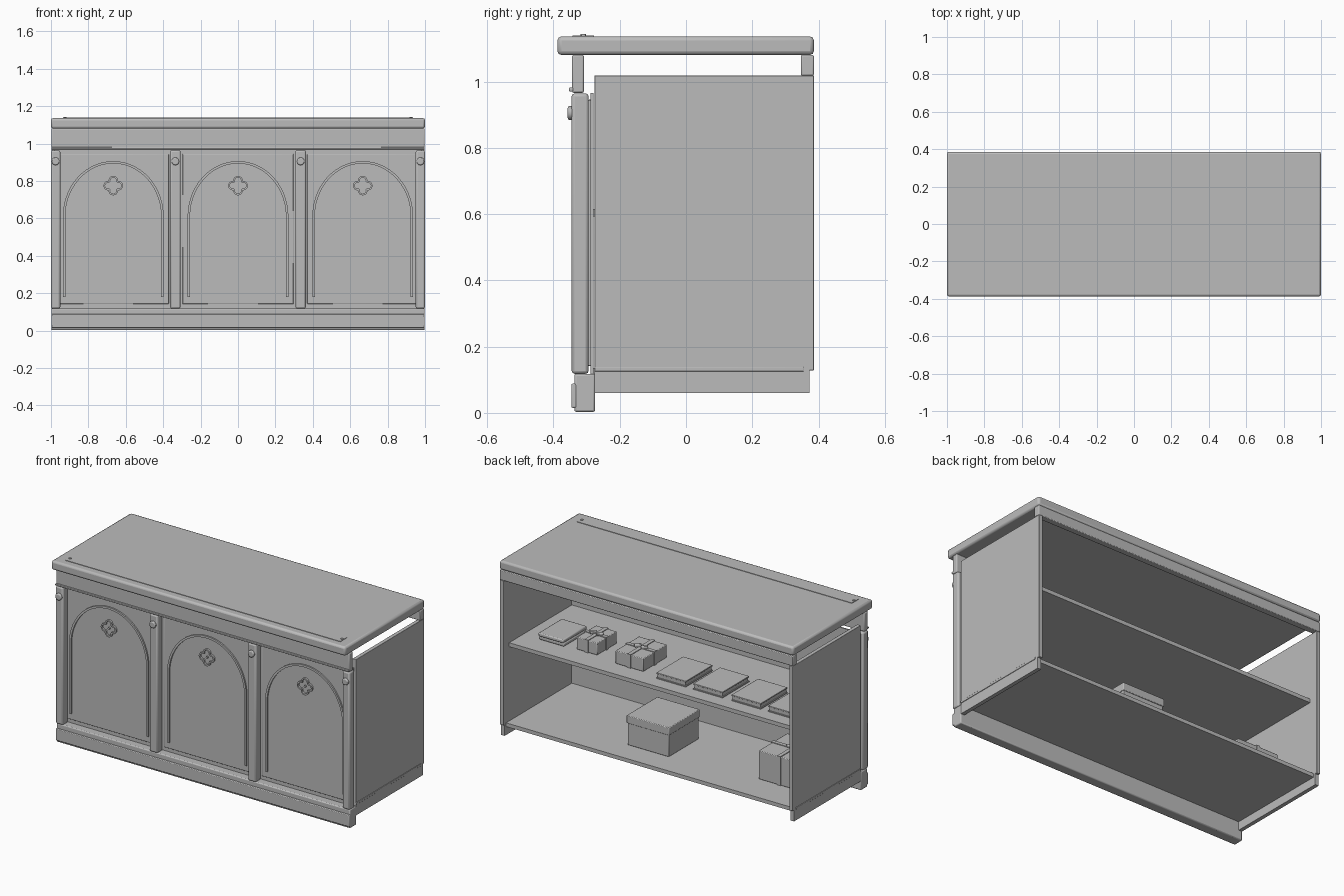
import bpy, math

if "Cube" in bpy.data.objects:
    bpy.data.objects.remove(bpy.data.objects["Cube"])

grey = bpy.data.materials.new("plain grey")
grey.diffuse_color = (0.5, 0.5, 0.5, 1)
grey.use_nodes = True
grey.node_tree.nodes["Principled BSDF"].inputs["Base Color"].default_value = grey.diffuse_color


def finish(o, name, bevel=0.0, segments=2):
    o.name = name
    o.data.materials.append(grey)
    if bevel:
        m = o.modifiers.new("rounded edges", 'BEVEL')
        m.width, m.segments = bevel, segments
    bpy.ops.object.select_all(action='DESELECT')
    o.select_set(True)
    bpy.context.view_layer.objects.active = o
    if o.type == 'MESH':
        bpy.ops.object.shade_smooth_by_angle(angle=math.radians(35))
    return o


def box(name, x, y, z, bevel=0.0):
    """Box from (min, max) ranges."""
    bpy.ops.mesh.primitive_cube_add(size=1, location=[sum(r) / 2 for r in (x, y, z)])
    o = bpy.context.object
    o.scale = [r[1] - r[0] for r in (x, y, z)]
    bpy.ops.object.transform_apply(location=False, rotation=False, scale=True)
    return finish(o, name, bevel)


def disc(name, x, y, z, r, depth, axis='Y', bevel=0.0):
    rot = (math.pi / 2, 0, 0) if axis == 'Y' else (0, 0, 0)
    bpy.ops.mesh.primitive_cylinder_add(vertices=20, radius=r, depth=depth,
                                        location=(x, y, z), rotation=rot)
    return finish(bpy.context.object, name, bevel)


def trim(name, pts, y, width, depth, closed=False):
    """Flat moulding of rectangular section following (x, z) points."""
    bpy.ops.mesh.primitive_plane_add()
    o = bpy.context.object
    verts, faces, n = [], [], len(pts)
    for i, (px, pz) in enumerate(pts):
        a = pts[(i - 1) % n] if closed or i else pts[0]
        b = pts[(i + 1) % n] if closed or i < n - 1 else pts[-1]
        tx, tz = b[0] - a[0], b[1] - a[1]
        s = width / 2 / math.hypot(tx, tz)
        for side, dy in ((-1, 0), (1, 0), (1, -depth), (-1, -depth)):
            verts.append((px - tz * s * side, y + dy, pz + tx * s * side))
    for i in range(n if closed else n - 1):
        j = (i + 1) % n
        for k in range(4):
            m = (k + 1) % 4
            faces.append((i * 4 + k, i * 4 + m, j * 4 + m, j * 4 + k))
    if not closed:
        faces += [(3, 2, 1, 0), tuple(4 * (n - 1) + k for k in range(4))]
    mesh = bpy.data.meshes.new(name)
    mesh.from_pydata(verts, [], faces)
    o.location = (0, 0, 0)
    o.data = mesh
    bpy.ops.object.mode_set(mode='EDIT')
    bpy.ops.mesh.select_all(action='SELECT')
    bpy.ops.mesh.normals_make_consistent(inside=False)
    bpy.ops.object.mode_set(mode='OBJECT')
    return finish(o, name)


# Worktop with its inlaid rule
box("worktop", (-1, 1), (-0.388, 0.386), (1.08, 1.136), 0.012)
box("rule", (-0.935, 0.935), (-0.342, -0.277), (1.13, 1.139))
for s in (-1, 1):
    disc("rule_pin", s * 0.925, -0.31, 1.139, 0.008, 0.008, 'Z')

# Rails and plinth
box("front_rail", (-0.998, 0.998), (-0.344, -0.308), (0.966, 1.08), 0.005)
box("rail_bead", (-0.998, 0.998), (-0.353, -0.34), (0.97, 0.982), 0.003)
box("back_rail", (-0.998, 0.998), (0.347, 0.386), (1.018, 1.08), 0.004)
box("plinth", (-0.998, 0.998), (-0.337, -0.274), (0.003, 0.118), 0.006)
box("plinth_face", (-0.998, 0.998), (-0.346, -0.33), (0.015, 0.088), 0.004)

# Posts with round knobs
for x, w in ((-0.975, 0.05), (-0.335, 0.056), (0.335, 0.056), (0.975, 0.05)):
    box("post", (x - w / 2, x + w / 2), (-0.345, -0.294), (0.118, 0.964), 0.009)
    disc("post_knob", x, -0.348, 0.905, 0.021, 0.018, bevel=0.006)

# Front panels with arch and four-lobed rosette
box("front_backing", (-0.985, 0.985), (-0.288, -0.279), (0.118, 0.966))
for cx in (-0.667, 0, 0.667):
    box("front_panel", (cx - 0.297, cx + 0.297), (-0.296, -0.284), (0.142, 0.945), 0.003)
    arch = [(cx - 0.263, 0.18)]
    arch += [(cx - 0.263 * math.cos(math.pi * i / 28), 0.61 + 0.29 * math.sin(math.pi * i / 28))
             for i in range(29)]
    arch += [(cx + 0.263, 0.18)]
    trim("arch_trim", arch, -0.293, 0.013, 0.012)
    lobes = []
    for k in range(4):
        c = k * math.pi / 2
        for i in range(9):
            a = c + math.radians(-105 + 210 * i / 8)
            lobes.append((cx + 0.027 * math.cos(c) + 0.021 * math.cos(a),
                          0.775 + 0.027 * math.sin(c) + 0.021 * math.sin(a)))
    trim("rosette", lobes, -0.293, 0.009, 0.014, True)
    disc("rosette_centre", cx, -0.298, 0.775, 0.007, 0.012)

# Side panels, notched at the lower back
for s in (-1, 1):
    xs = sorted((s * 0.972, s * 0.996))
    box("side_panel", xs, (-0.276, 0.386), (0.128, 1.018), 0.002)
    box("side_foot", xs, (-0.276, 0.373), (0.06, 0.13))
    box("side_bead", sorted((s * 0.99, s * 0.999)), (-0.276, 0.355), (0.125, 0.139), 0.002)

# Shelves
box("bottom_shelf", (-0.975, 0.975), (-0.285, 0.36), (0.112, 0.135))
box("middle_shelf", (-0.975, 0.975), (-0.285, 0.33), (0.592, 0.616))


def parcel(x, y, z, w, d, h):
    """Wrapped parcel with crossed ribbon and a bow."""
    box("parcel", (x - w / 2, x + w / 2), (y - d / 2, y + d / 2), (z, z + h), 0.004)
    e = 0.004
    box("ribbon", (x - 0.012, x + 0.012), (y - d / 2 - e, y + d / 2 + e), (z, z + h + e))
    box("ribbon", (x - w / 2 - e, x + w / 2 + e), (y - 0.012, y + 0.012), (z, z + h + e))
    for s in (-1, 1):
        bow = box("bow_loop", (x + s * 0.022 - 0.02, x + s * 0.022 + 0.02),
                  (y - 0.012, y + 0.012), (z + h, z + h + 0.016), 0.004)
        bow.rotation_euler = (0, 0, math.radians(40))


# Goods on the middle shelf
for i, dy in enumerate((0.0, 0.008)):
    b = box("cloth_stack", (0.69, 0.86), (-0.03 + dy, 0.2 + dy),
            (0.616 + i * 0.023, 0.638 + i * 0.023), 0.006)
parcel(0.545, 0.09, 0.616, 0.14, 0.19, 0.075)
parcel(0.235, 0.1, 0.616, 0.19, 0.23, 0.08)
for x in (-0.07, -0.32, -0.58, -0.83):
    box("book_cover", (x - 0.1, x + 0.1), (-0.015, 0.245), (0.616, 0.622))
    box("book_pages", (x - 0.095, x + 0.095), (-0.01, 0.24), (0.62, 0.645))
    box("book_cover", (x - 0.1, x + 0.1), (-0.015, 0.245), (0.644, 0.652), 0.002)

# Goods on the bottom shelf
box("crate", (-0.03, 0.25), (-0.08, 0.21), (0.135, 0.31), 0.004)
box("crate_lid", (-0.035, 0.255), (-0.085, 0.215), (0.27, 0.318), 0.004)
parcel(-0.745, 0.02, 0.135, 0.28, 0.28, 0.175)
